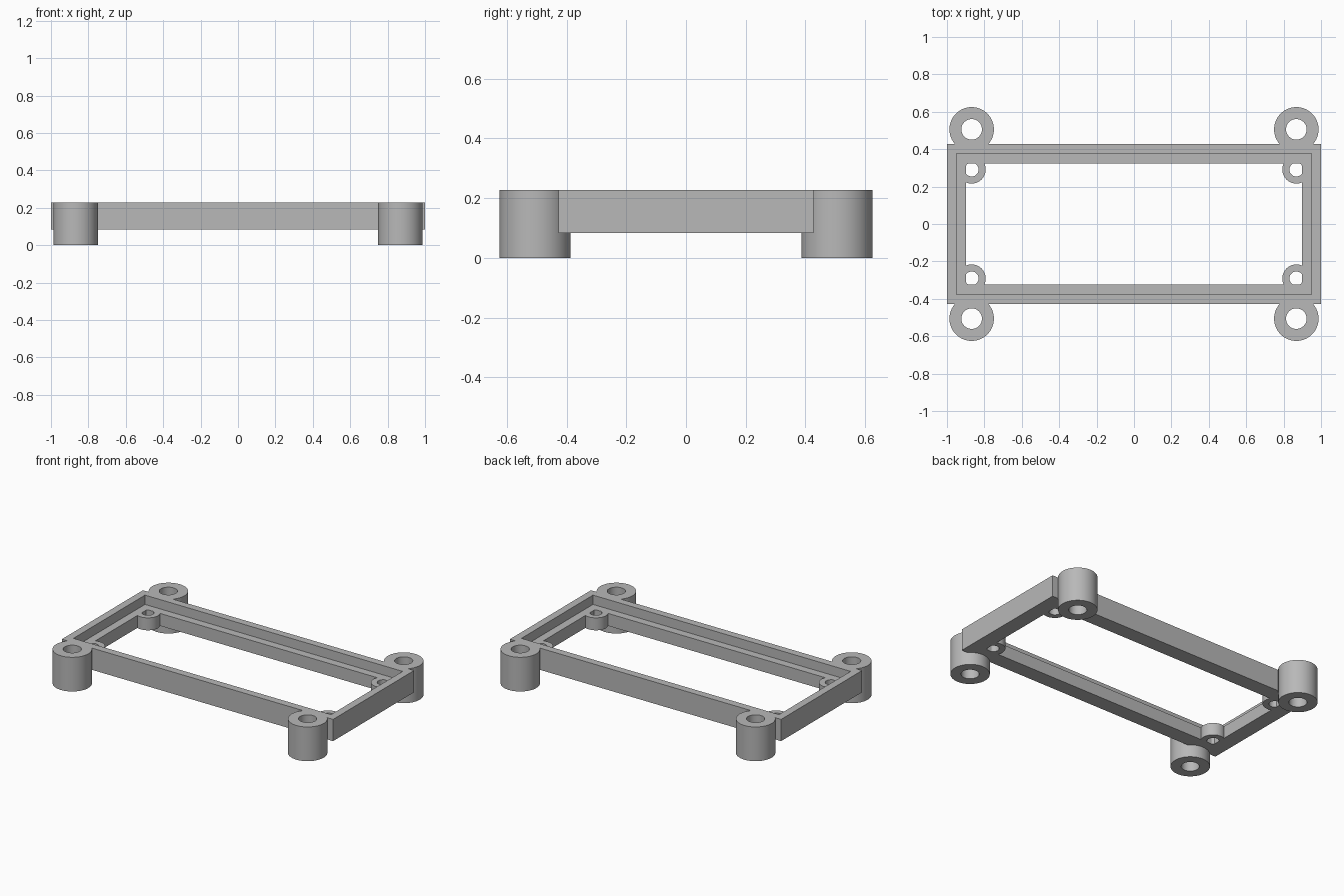
import bpy
import bmesh
import math

cube = bpy.data.objects.get("Cube")
if cube:
    bpy.data.objects.remove(cube, do_unlink=True)

# One plain grey for the whole bracket
grey = bpy.data.materials.new("plain_grey")
grey.use_nodes = True
colour = (0.48, 0.48, 0.48, 1.0)
grey.diffuse_color = colour
grey.node_tree.nodes["Principled BSDF"].inputs["Base Color"].default_value = colour

TOP, LEDGE, UNDERSIDE = 0.228, 0.166, 0.083


def swept_ring(name, profile, section, count, location=(0, 0, 0), smooth=False):
    """Join closed loops, one per profile point, into a ring-shaped solid."""
    bm = bmesh.new()
    loops = [[bm.verts.new(section(p, i)) for i in range(count)] for p in profile]
    for k, lower in enumerate(loops):
        upper = loops[(k + 1) % len(loops)]
        for i in range(count):
            j = (i + 1) % count
            bm.faces.new((lower[i], lower[j], upper[j], upper[i]))
    bmesh.ops.recalc_face_normals(bm, faces=bm.faces)
    mesh = bpy.data.meshes.new(name)
    bm.to_mesh(mesh)
    bm.free()
    mesh.materials.append(grey)
    obj = bpy.data.objects.new(name, mesh)
    obj.location = location
    bpy.context.collection.objects.link(obj)
    if smooth:
        bpy.ops.object.select_all(action="DESELECT")
        obj.select_set(True)
        bpy.context.view_layer.objects.active = obj
        bpy.ops.object.shade_smooth_by_angle(angle=math.radians(35))
    return obj


def tube(name, outer, inner, bottom, top, x, y):
    profile = [(outer, bottom), (outer, top), (inner, top), (inner, bottom)]
    sides = 64

    def section(p, i):
        a = math.tau * i / sides
        return (p[0] * math.cos(a), p[0] * math.sin(a), p[1])

    return swept_ring(name, profile, section, sides, (x, y, 0), True)


# Rectangular frame with a raised rim and an inner ledge (inset, height)
corners = [(-1, -1), (1, -1), (1, 1), (-1, 1)]
frame_profile = [(0, UNDERSIDE), (0, TOP), (0.05, TOP), (0.05, LEDGE),
                 (0.103, LEDGE), (0.103, UNDERSIDE)]


def rectangle(p, i):
    sx, sy = corners[i]
    return (sx * (1 - p[0]), sy * (0.427 - p[0]), p[1])


swept_ring("frame", frame_profile, rectangle, 4)

# Mounting posts outside and small screw rings inside each corner
for sx, sy in corners:
    place = ("front" if sy < 0 else "back") + ("_left" if sx > 0 else "_right")
    tube(place + "_mounting_post", 0.119, 0.055, 0, TOP, sx * 0.868, sy * 0.506)
    tube(place + "_screw_ring", 0.075, 0.037, UNDERSIDE, LEDGE, sx * 0.868, sy * 0.291)
